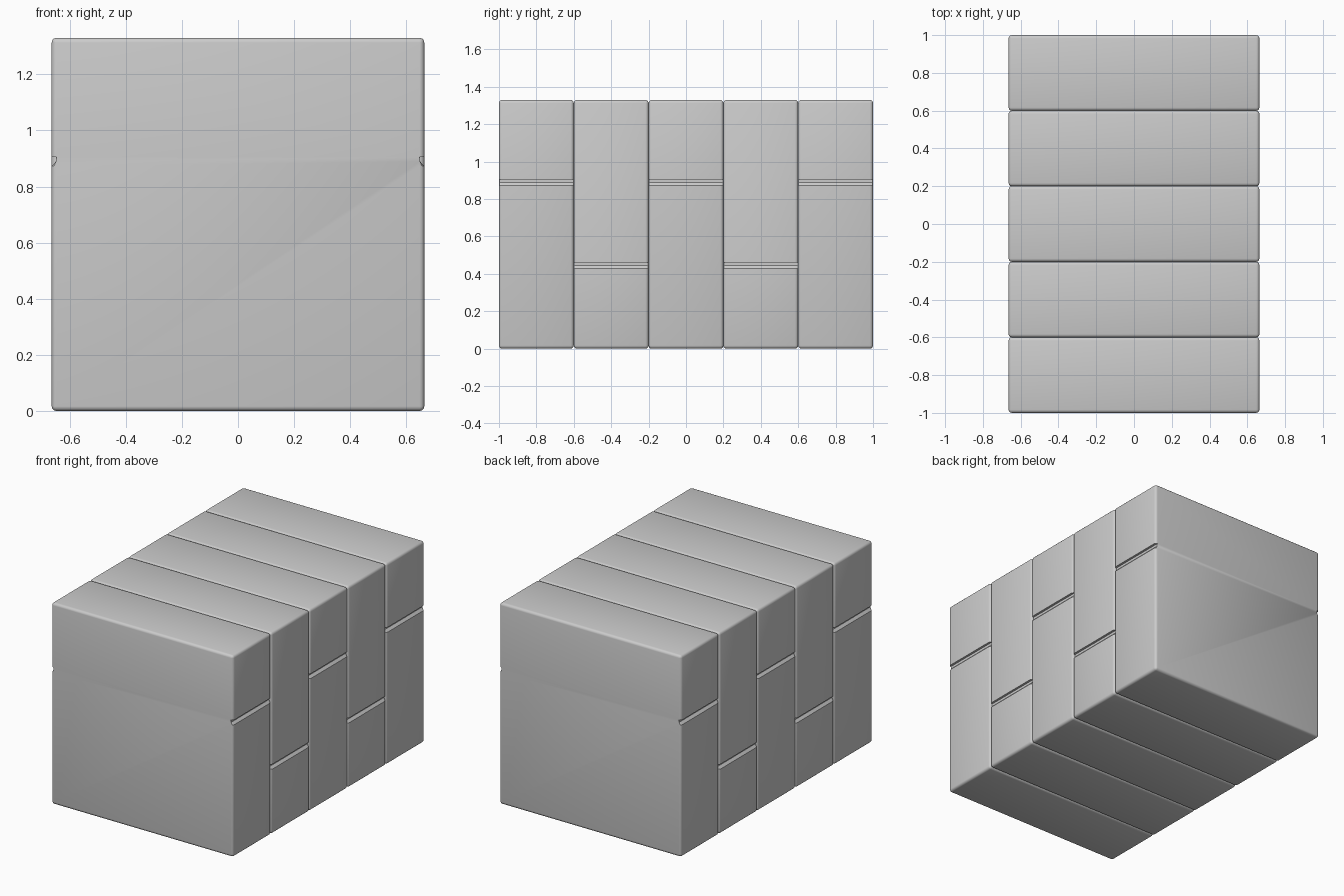
import bpy, bmesh, math

if "Cube" in bpy.data.objects:
    bpy.data.objects.remove(bpy.data.objects["Cube"])

W, H, HALF = 0.664, 1.33, 0.2   # half width, height, half thickness of a slab
R, SEG = 0.017, 3               # edge rounding


def half_outline(d, seam):
    """Right half of the slab outline (bottom to top), inset by d, with a side seam."""
    pts = []
    r = R - d

    def corner(cz, a0):
        for i in range(SEG + 1):
            a = math.radians(a0 + 90 * i / SEG)
            pts.append((W - R + r * math.cos(a), cz + r * math.sin(a)))

    corner(R, -90)
    deep = min(W - 0.015, W - d)
    pts.extend([(W - d, seam - 0.016), (deep, seam), (deep, seam + 0.016), (W - d, seam + 0.016)])
    corner(H - R, 0)
    return pts


def slab(name, y, seam):
    bm = bmesh.new()
    # rings as (inset, depth), rounding over at both faces
    arc = [math.radians(90 * i / SEG) for i in range(SEG + 1)]
    front = [(R - R * math.sin(a), -HALF + R - R * math.cos(a)) for a in arc]
    sections = front + [(d, -v) for d, v in reversed(front)]
    rings = []
    for d, v in sections:
        right = half_outline(max(d, 0), seam)
        loop = right + [(-x, z) for x, z in reversed(right)]
        rings.append([bm.verts.new((x, y + v, z)) for x, z in loop])
    n = len(rings[0])
    for a, b in zip(rings, rings[1:]):
        for i in range(n):
            j = (i + 1) % n
            bm.faces.new((a[i], a[j], b[j], b[i]))
    bm.faces.new(rings[0][::-1])
    bm.faces.new(rings[-1])
    bmesh.ops.remove_doubles(bm, verts=bm.verts[:], dist=1e-5)
    bmesh.ops.recalc_face_normals(bm, faces=bm.faces[:])
    me = bpy.data.meshes.new(name)
    bm.to_mesh(me)
    bm.free()
    ob = bpy.data.objects.new(name, me)
    bpy.context.collection.objects.link(ob)
    bpy.ops.object.select_all(action='DESELECT')
    ob.select_set(True)
    bpy.context.view_layer.objects.active = ob
    bpy.ops.object.shade_smooth_by_angle(angle=math.radians(32))


# Row of five slabs with alternating seam heights
for k in range(5):
    slab(f"slab_{k + 1}", -0.8 + 0.4 * k, 0.889 if k % 2 == 0 else 0.444)
